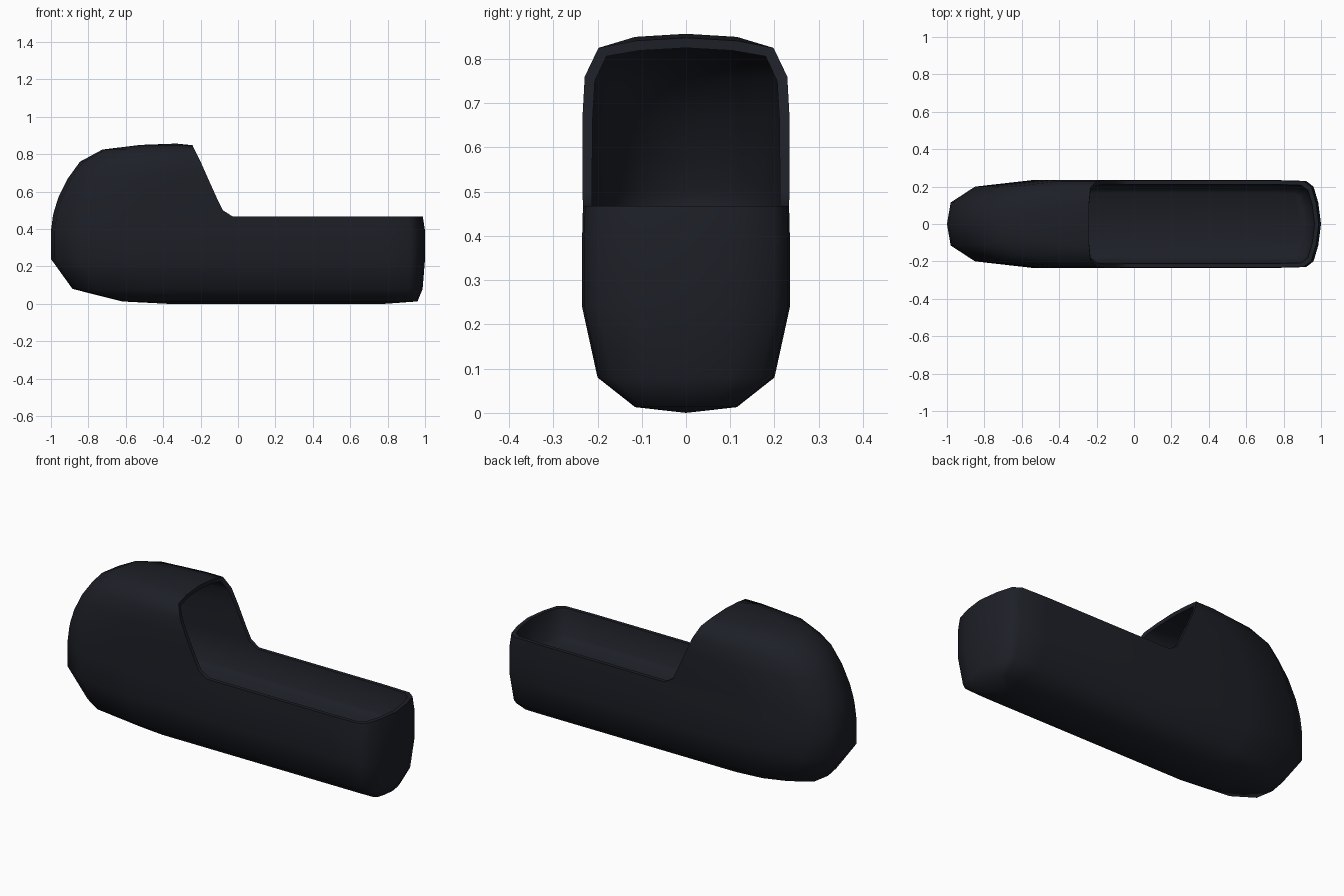
import bpy, bmesh, math

if "Cube" in bpy.data.objects:
    bpy.data.objects.remove(bpy.data.objects["Cube"])

# Horizontal levels: height, nose x, far x (end wall, or cut edge of the hood), half width
TUB = [(0.0, -0.37, 0.78, 0.0), (0.013, -0.62, 0.96, 0.115), (0.08, -0.885, 0.987, 0.20),
       (0.24, -1.0, 1.0, 0.235), (0.39, -1.0, 1.0, 0.235), (0.468, -0.99, 0.988, 0.233)]
HOOD = [(0.50, -0.982, -0.08, 0.234), (0.57, -0.96, -0.115, 0.234), (0.67, -0.91, -0.16, 0.234),
        (0.76, -0.845, -0.20, 0.229), (0.825, -0.725, -0.232, 0.198),
        (0.85, -0.52, -0.24, 0.115), (0.857, -0.33, -0.242, 0.0)]
# Cavity: shallow rounded floor, then the inside of the hood
IN_TUB = [(0.30, -0.83, 0.91, 0.165), (0.325, -0.89, 0.945, 0.195), (0.468, -0.94, 0.966, 0.212)]
IN_HOOD = [(0.50, -0.935, -0.08, 0.212), (0.57, -0.91, -0.115, 0.212), (0.665, -0.86, -0.16, 0.211),
           (0.75, -0.79, -0.20, 0.206), (0.806, -0.68, -0.232, 0.18),
           (0.828, -0.50, -0.24, 0.105), (0.834, -0.33, -0.242, 0.0)]
# Plan rounding: (distance from the tip, fraction of half width)
NOSE = [(0.46, 1.0), (0.15, 0.85), (0.02, 0.49), (0.0, 0.0)]
END = [(0.25, 1.0), (0.08, 0.98), (0.04, 0.85), (0.015, 0.49), (0.0, 0.0)]
FULL = 0.235

bm = bmesh.new()


def mirror_half(half):
    return half + [(x, -y) for x, y in reversed(half[:-1])]


def nose_row(x0, x_cut, w):
    k = w / FULL
    return mirror_half([(x_cut, w)] + [(x0 + d * k, f * w) for d, f in NOSE])


def end_row(x1, w):
    k = w / FULL
    return mirror_half([(x1 - d * k, f * w) for d, f in END])[::-1]


def add_row(points, z):
    return [bm.verts.new((x, y, z)) for x, y in points]


def bridge(a, b, closed):
    n = len(a)
    for i in range(n if closed else n - 1):
        j = (i + 1) % n
        bm.faces.new((a[i], a[j], b[j], b[i]))


def skin(tub, hood):
    """Loft one surface; return its first ring and the loop around the mouth."""
    rings = [add_row(nose_row(x0, -0.03, w) + end_row(x1, w), z) for z, x0, x1, w in tub]
    for a, b in zip(rings, rings[1:]):
        bridge(a, b, True)
    rows = [rings[-1][:9]]
    for z, x0, x1, w in hood:
        row = add_row(nose_row(x0, x1, w), z)
        if z > 0.826:                      # roof dips slightly at the mouth
            row[0].co.z -= 0.009
            row[-1].co.z -= 0.009
        bridge(rows[-1], row, False)
        rows.append(row)
    mouth = [r[8] for r in rows[::-1]] + rings[-1][9:] + [r[0] for r in rows]
    return rings[0], mouth


# Outer skin, cavity, cavity floor and the rim joining them
_, outer_mouth = skin(TUB, HOOD)
floor_ring, inner_mouth = skin(IN_TUB, IN_HOOD)
bm.faces.new(floor_ring)
bridge(outer_mouth, inner_mouth, False)

bmesh.ops.remove_doubles(bm, verts=bm.verts[:], dist=0.0005)
bmesh.ops.dissolve_degenerate(bm, edges=bm.edges[:], dist=0.0001)
bmesh.ops.recalc_face_normals(bm, faces=bm.faces[:])
mesh = bpy.data.meshes.new("hooded_shell")
bm.to_mesh(mesh)
bm.free()
shell = bpy.data.objects.new("hooded_shell", mesh)
bpy.context.collection.objects.link(shell)

# Dark material
mat = bpy.data.materials.new("dark_plastic")
mat.diffuse_color = (0.012, 0.014, 0.02, 1)
mat.use_nodes = True
mat.node_tree.nodes["Principled BSDF"].inputs["Base Color"].default_value = mat.diffuse_color
mesh.materials.append(mat)

bpy.context.view_layer.objects.active = shell
shell.select_set(True)
bpy.ops.object.shade_smooth_by_angle(angle=math.radians(75))
